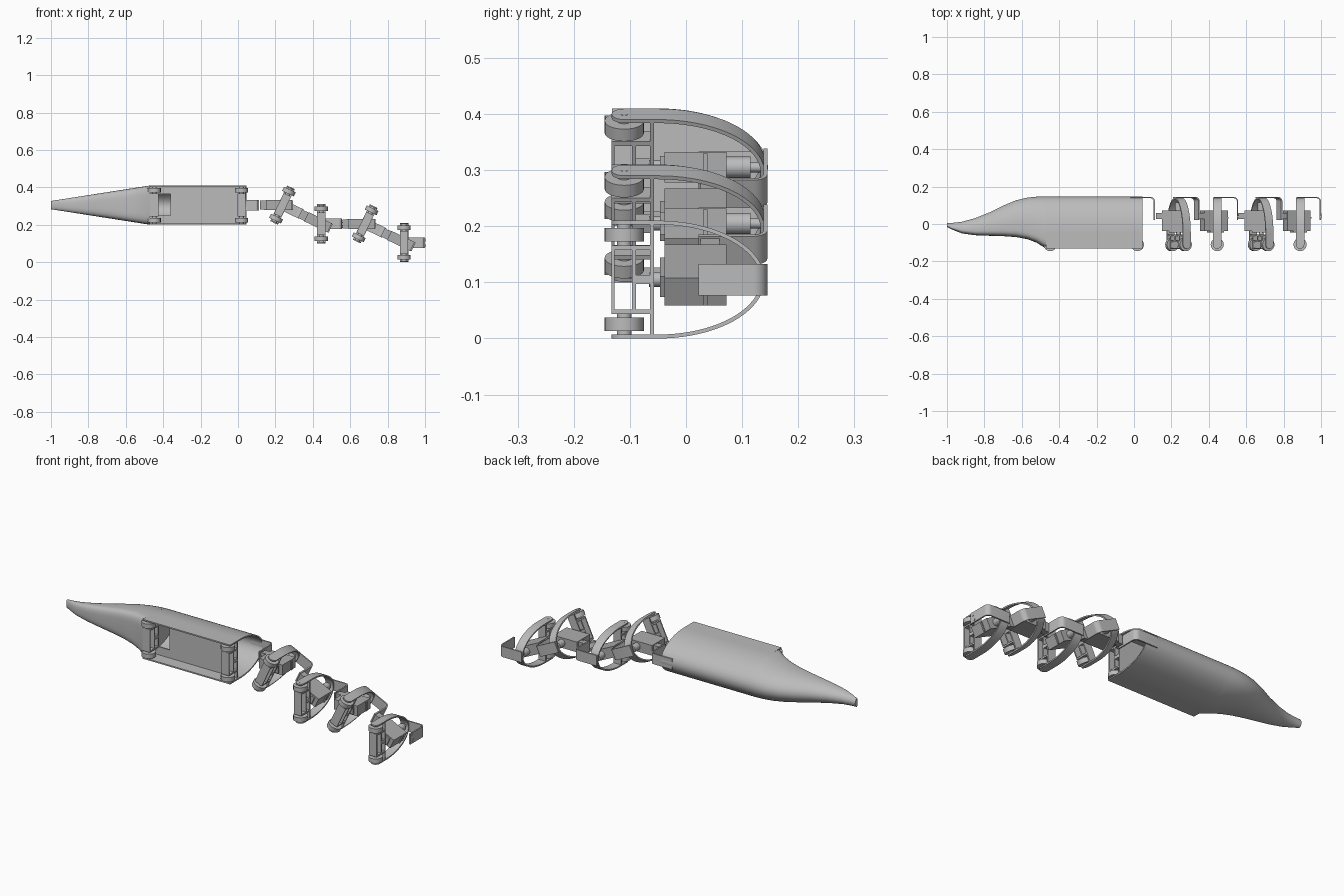
import bpy, bmesh, math
from mathutils import Matrix, Vector

cube = bpy.data.objects.get("Cube")
if cube:
    bpy.data.objects.remove(cube, do_unlink=True)


def material(name, value):
    m = bpy.data.materials.new(name)
    m.use_nodes = True
    col = (value, value, value, 1)
    m.diffuse_color = col
    m.node_tree.nodes["Principled BSDF"].inputs["Base Color"].default_value = col
    return m


GREY = material("light_grey", 0.5)
DARK = material("servo_grey", 0.42)


def finish(name, bm, frame, mat=GREY, angle=35):
    bmesh.ops.recalc_face_normals(bm, faces=bm.faces)
    me = bpy.data.meshes.new(name)
    bm.to_mesh(me)
    bm.free()
    for p in me.polygons:
        p.use_smooth = True
    me.set_sharp_from_angle(angle=math.radians(angle))
    me.materials.append(mat)
    ob = bpy.data.objects.new(name, me)
    ob.matrix_world = frame
    bpy.context.collection.objects.link(ob)
    return ob


def add_box(bm, x, y, z):
    centre = Vector([(a + b) / 2 for a, b in (x, y, z)])
    size = [b - a for a, b in (x, y, z)]
    bmesh.ops.create_cube(bm, size=1, matrix=Matrix.Translation(centre) @ Matrix.Diagonal((*size, 1)))


def add_cyl(bm, axis, centre, r, length, n=32):
    turn = Matrix.Rotation(math.pi / 2, 4, "X") if axis == "Y" else Matrix()
    bmesh.ops.create_cone(bm, cap_ends=True, segments=n, radius1=r, radius2=r, depth=length,
                          matrix=Matrix.Translation(centre) @ turn)


def strip(bm, path, t, w0, w1, place):
    """Bent sheet: path is the outer line, t the thickness, w0..w1 the width."""
    rows = []
    for i, p in enumerate(path):
        d = (path[min(i + 1, len(path) - 1)] - path[max(i - 1, 0)]).normalized()
        q = p + Vector((d.y, -d.x)) * t
        rows.append([bm.verts.new(place(a, w)) for a, w in ((p, w0), (p, w1), (q, w1), (q, w0))])
    for a, b in zip(rows, rows[1:]):
        for k in range(4):
            bm.faces.new((a[k], a[(k + 1) % 4], b[(k + 1) % 4], b[k]))
    bm.faces.new(rows[0])
    bm.faces.new(rows[-1])


H = 0.105       # half height of every hoop
YC = -0.05      # where the straight sides meet the curve


def d_path(depth, start):
    """Open D in (y, z): straight top, round back, straight bottom."""
    n = 40
    arc = [Vector((YC + depth * math.sin(math.pi * i / n), H * math.cos(math.pi * i / n)))
           for i in range(n + 1)]
    return [Vector((start, H))] + arc + [Vector((start, -H))]


def hoop_place(p, w):
    return (w, p.x, p.y)


def wheel_column(prefix, frame):
    # ladder frame carrying the wheels
    bm = bmesh.new()
    w = (-0.022, 0.022)
    add_box(bm, w, (-0.133, -0.127), (-0.057, 0.057))
    add_box(bm, w, (-0.096, -0.089), (-0.057, 0.057))
    add_box(bm, w, (-0.064, -0.057), (-0.1, 0.1))
    add_box(bm, w, (-0.096, -0.06), (-0.008, 0.008))
    for s in (-1, 1):
        add_box(bm, w, (-0.133, -0.06), (s * 0.057 - 0.004, s * 0.057 + 0.004))
    finish(prefix + "_wheel_frame", bm, frame)
    # wheels with their axle stubs
    for side, s in (("upper", 1), ("lower", -1)):
        bm = bmesh.new()
        add_cyl(bm, "Z", (0, -0.11, s * 0.08), 0.035, 0.024)
        add_cyl(bm, "Z", (0, -0.11, s * 0.08), 0.013, 0.044)
        finish(f"{prefix}_{side}_wheel", bm, frame)


def hoop(prefix, frame):
    bm = bmesh.new()
    strip(bm, d_path(0.19, -0.11), 0.007, -0.0225, 0.0225, hoop_place)
    for s in (-1, 1):
        add_cyl(bm, "Z", (0, -0.11, s * (H - 0.0035)), 0.0225, 0.007)
        add_cyl(bm, "Z", (0, -0.11, s * (H - 0.0025)), 0.006, 0.006, 16)
    add_cyl(bm, "Y", (0, 0.138, 0), 0.008, 0.007, 16)
    finish(prefix + "_hoop", bm, frame)


def bracket(prefix, frame):
    # bent arm reaching from the back of a hoop to the next servo
    r, x1, y1 = 0.025, 0.112, 0.145
    path = [Vector((-0.02, y1))]
    for i in range(9):
        a = math.pi / 2 * i / 8
        path.append(Vector((x1 - r + r * math.sin(a), y1 - r + r * math.cos(a))))
    path.append(Vector((x1, 0.022)))
    bm = bmesh.new()
    strip(bm, path, 0.007, -0.028, 0.028, lambda p, w: (p.x, p.y, w))
    finish(prefix + "_bracket", bm, frame)
    # two screw heads on its foot
    bm = bmesh.new()
    for y, z in ((0.038, 0.013), (0.047, -0.015)):
        bmesh.ops.create_cone(bm, cap_ends=True, segments=16, radius1=0.008, radius2=0.008, depth=0.003,
                              matrix=Matrix.Translation((x1, y, z)) @ Matrix.Rotation(math.pi / 2, 4, "Y"))
    finish(prefix + "_bracket_screws", bm, frame)


def servo(prefix, frame):
    bm = bmesh.new()
    add_box(bm, (-0.088, 0.05), (-0.038, 0.072), (-0.027, 0.027))
    add_box(bm, (-0.1, 0.056), (0.03, 0.038), (-0.025, 0.025))
    add_box(bm, (-0.12, -0.08), (0.026, 0.06), (-0.024, 0.024))
    add_box(bm, (-0.05, 0.03), (-0.046, -0.03), (-0.02, 0.02))
    finish(prefix + "_servo", bm, frame, DARK)
    # output shaft at the back, pivot at the front
    bm = bmesh.new()
    add_cyl(bm, "Y", (0, 0.093, 0), 0.019, 0.044)
    add_cyl(bm, "Y", (0, 0.125, 0), 0.009, 0.026)
    add_cyl(bm, "Y", (0, -0.053, 0), 0.013, 0.026)
    finish(prefix + "_servo_shaft", bm, frame)


# head: open D-shaped shell
head = Matrix.Translation((0, 0, 0.305))
bm = bmesh.new()
strip(bm, d_path(0.196, -0.132), 0.007, -0.47, 0.046, hoop_place)
finish("body_shell", bm, head)

# snout: lofted rings, boxy at the body and round at the tip
stations = ((-1, -0.016, 0.005), (-0.97, -0.031, 0.006), (-0.92, -0.05, 0.012), (-0.85, -0.06, 0.031),
            (-0.77, -0.063, 0.063), (-0.7, -0.065, 0.098), (-0.63, -0.07, 0.127),
            (-0.57, -0.081, 0.141), (-0.52, -0.1, 0.146), (-0.47, -0.132, 0.146))
N = 48
bm = bmesh.new()
rings = []
for x, front, back in stations:
    t = (x + 1) / 0.53
    h = 0.022 + t * (H - 0.022)
    mid = front + 0.3 * (back - front)
    power = 2 / (2 + 3 * t)
    ring = []
    for i in range(N):
        c, s = math.cos(math.tau * i / N), math.sin(math.tau * i / N)
        if c >= 0:
            y, z = mid + (back - mid) * c, h * s
        else:
            y = mid - (mid - front) * abs(c) ** power
            z = h * math.copysign(abs(s) ** power, s)
        ring.append(bm.verts.new((x, y, z)))
    rings.append(ring)
for a, b in zip(rings, rings[1:]):
    for i in range(N):
        j = (i + 1) % N
        bm.faces.new((a[i], a[j], b[j], b[i]))
bm.faces.new(rings[0])
bm.faces.new(rings[-1])
finish("snout", bm, head, angle=50)

# recessed front plate with a window
bm = bmesh.new()
depth = (-0.064, -0.057)
add_box(bm, (-0.47, -0.43), depth, (-0.1, 0.1))
add_box(bm, (-0.36, 0.0), depth, (-0.1, 0.1))
add_box(bm, (-0.43, -0.36), depth, (0.06, 0.1))
add_box(bm, (-0.43, -0.36), depth, (-0.1, -0.055))
finish("front_plate", bm, head)

for label, x in (("body_fore", -0.448), ("body_aft", 0.018)):
    wheel_column(label, Matrix.Translation((x, 0, 0.305)))
bracket("body", head)

# tail: four hinged segments, bending down and level in turn
BEND = math.radians(25.5)
prev = 0.0
for k, (x, z) in enumerate(((0.238, 0.305), (0.445, 0.205), (0.68, 0.205), (0.888, 0.105))):
    name = f"segment_{k + 1}"
    angle = BEND if k % 2 == 0 else 0.0
    at = Matrix.Translation((x, 0, z))
    frame = at @ Matrix.Rotation(angle, 4, "Y")
    servo(name, at @ Matrix.Rotation(prev, 4, "Y"))
    hoop(name, frame)
    wheel_column(name, frame)
    bracket(name, frame)
    prev = angle
